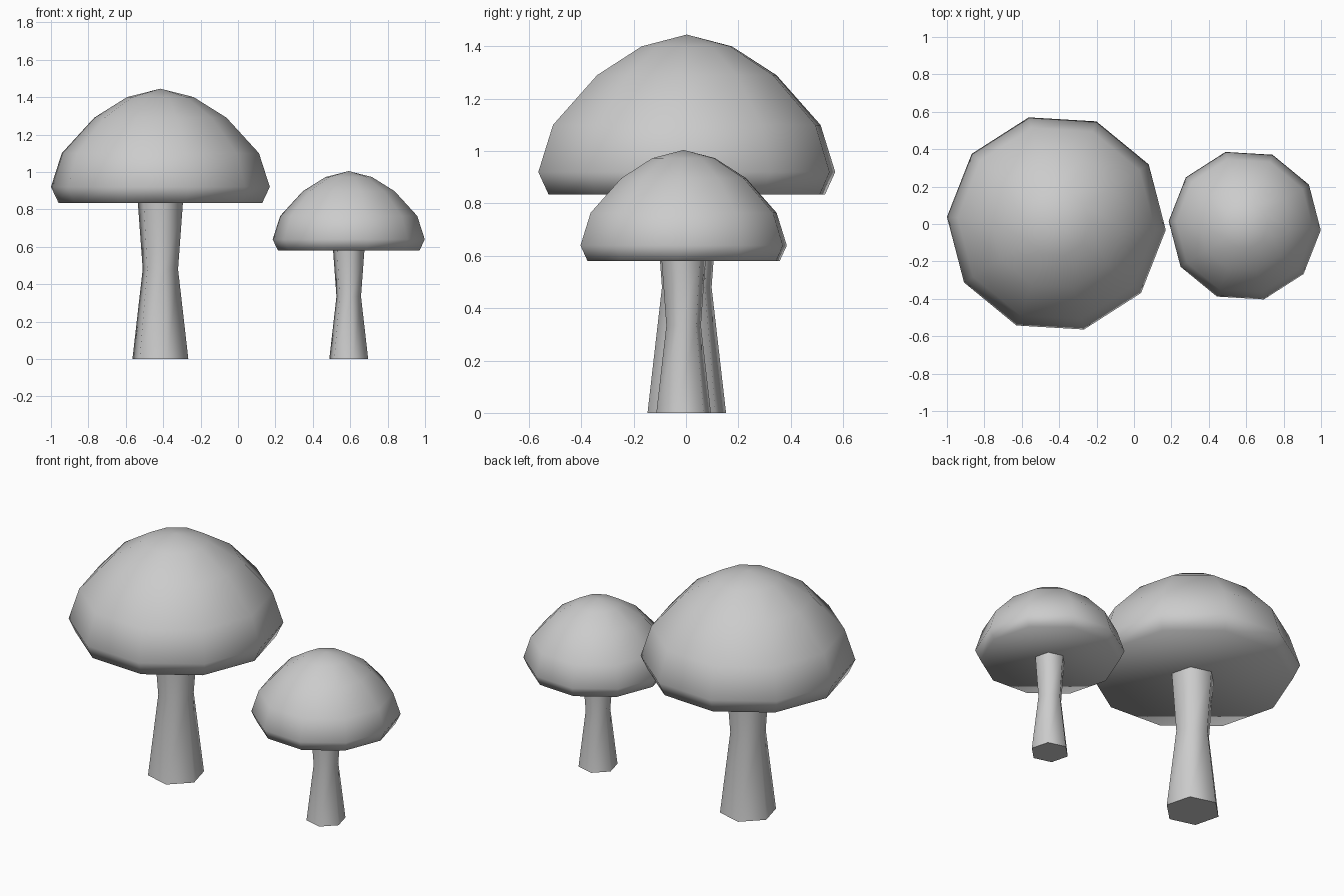
import bpy
import math

if "Cube" in bpy.data.objects:
    bpy.data.objects.remove(bpy.data.objects["Cube"])

TURN = math.radians(14.6)

# (radius, height) profiles of the large mushroom
CAP = [(0.546, 0.835), (0.586, 0.92), (0.528, 1.10), (0.354, 1.29), (0.178, 1.40), (0, 1.445)]
STEM = [(0.155, 0.0), (0.098, 0.48), (0.125, 0.835)]


def lathe(name, profile, sides, loc, scale, smooth_angle):
    """Low-poly turned part with closed ends; a radius of 0 makes a single tip vertex."""
    verts, faces, rings = [], [], []
    for r, z in profile:
        start = len(verts)
        count = sides if r > 0 else 1
        for i in range(count):
            a = math.pi / 2 + TURN + 2 * math.pi * i / sides
            verts.append((r * math.cos(a) * scale, r * math.sin(a) * scale, z * scale))
        rings.append([start + i % count for i in range(sides)])
    for low, high in zip(rings, rings[1:]):
        for i in range(sides):
            j = (i + 1) % sides
            face = [low[i], low[j], high[j], high[i]]
            faces.append(face if high[i] != high[j] else face[:3])
    faces.append(rings[0][::-1])
    if profile[-1][0] > 0:
        faces.append(rings[-1])
    mesh = bpy.data.meshes.new(name)
    mesh.from_pydata(verts, [], faces)
    obj = bpy.data.objects.new(name, mesh)
    obj.location = loc
    bpy.context.collection.objects.link(obj)
    bpy.ops.object.select_all(action='DESELECT')
    obj.select_set(True)
    bpy.context.view_layer.objects.active = obj
    bpy.ops.object.shade_smooth_by_angle(angle=math.radians(smooth_angle))
    return obj


# Two mushrooms: smooth ten-sided cap on a waisted six-sided stem with sharp ends
for size, loc, scale in (("large", (-0.415, 0.003, 0), 1.0), ("small", (0.592, -0.009, 0), 0.695)):
    lathe(size + "_mushroom_cap", CAP, 10, loc, scale, 180)
    lathe(size + "_mushroom_stem", STEM, 6, loc, scale, 65)
